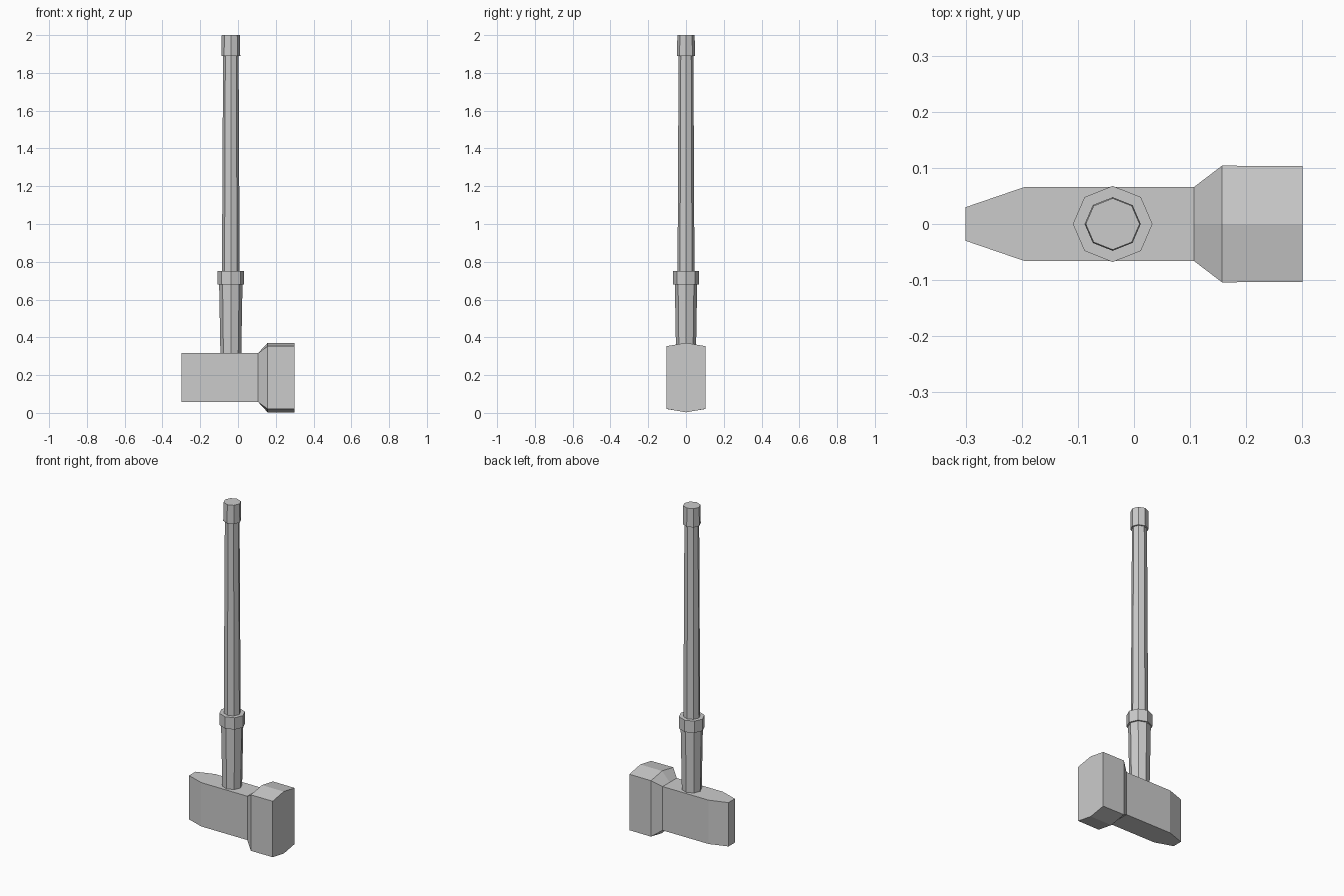
import bpy
from math import cos, sin, pi

if "Cube" in bpy.data.objects:
    bpy.data.objects.remove(bpy.data.objects["Cube"])


def loft(name, rings):
    """Skin equal-sized rings of points and cap both ends."""
    n = len(rings[0])
    verts = [p for r in rings for p in r]
    faces = [tuple(range(n))[::-1], tuple(range(len(verts) - n, len(verts)))]
    for k in range(len(rings) - 1):
        a, b = k * n, (k + 1) * n
        for i in range(n):
            j = (i + 1) % n
            faces.append((a + i, a + j, b + j, b + i))
    mesh = bpy.data.meshes.new(name)
    mesh.from_pydata(verts, [], faces)
    obj = bpy.data.objects.new(name, mesh)
    bpy.context.collection.objects.link(obj)
    return obj


def head_ring(x, w, edge, ridge):
    """Six-sided section across the head, mirrored about its mid height."""
    c = 0.187
    return [(x, w, c + edge), (x, 0, c + ridge), (x, -w, c + edge),
            (x, -w, c - edge), (x, 0, c - ridge), (x, w, c - edge)][::-1]


def octagons(name, profile):
    """Octagonal turned part on the handle axis from (z, radius) pairs."""
    return loft(name, [[(-0.038 + r * cos(i * pi / 4), 0.955 * r * sin(i * pi / 4), z)
                        for i in range(8)] for z, r in profile])


# Head: wedge peen, straight body, flared striking block
loft("hammer_head", [head_ring(*s)[::-1] for s in (
    (-0.30, 0.030, 0.130, 0.130),
    (-0.195, 0.066, 0.130, 0.130),
    (0.107, 0.066, 0.130, 0.130),
    (0.157, 0.104, 0.166, 0.184),
    (0.30, 0.103, 0.166, 0.184))])

# Handle: socket, collar, shaft and end cap
octagons("handle_socket", [(0.30, 0.055), (0.69, 0.062)])
octagons("handle_collar", [(0.68, 0.071), (0.75, 0.071)])
octagons("handle_shaft", [(0.74, 0.047), (1.90, 0.041)])
octagons("handle_cap", [(1.89, 0.050), (2.00, 0.048)])
